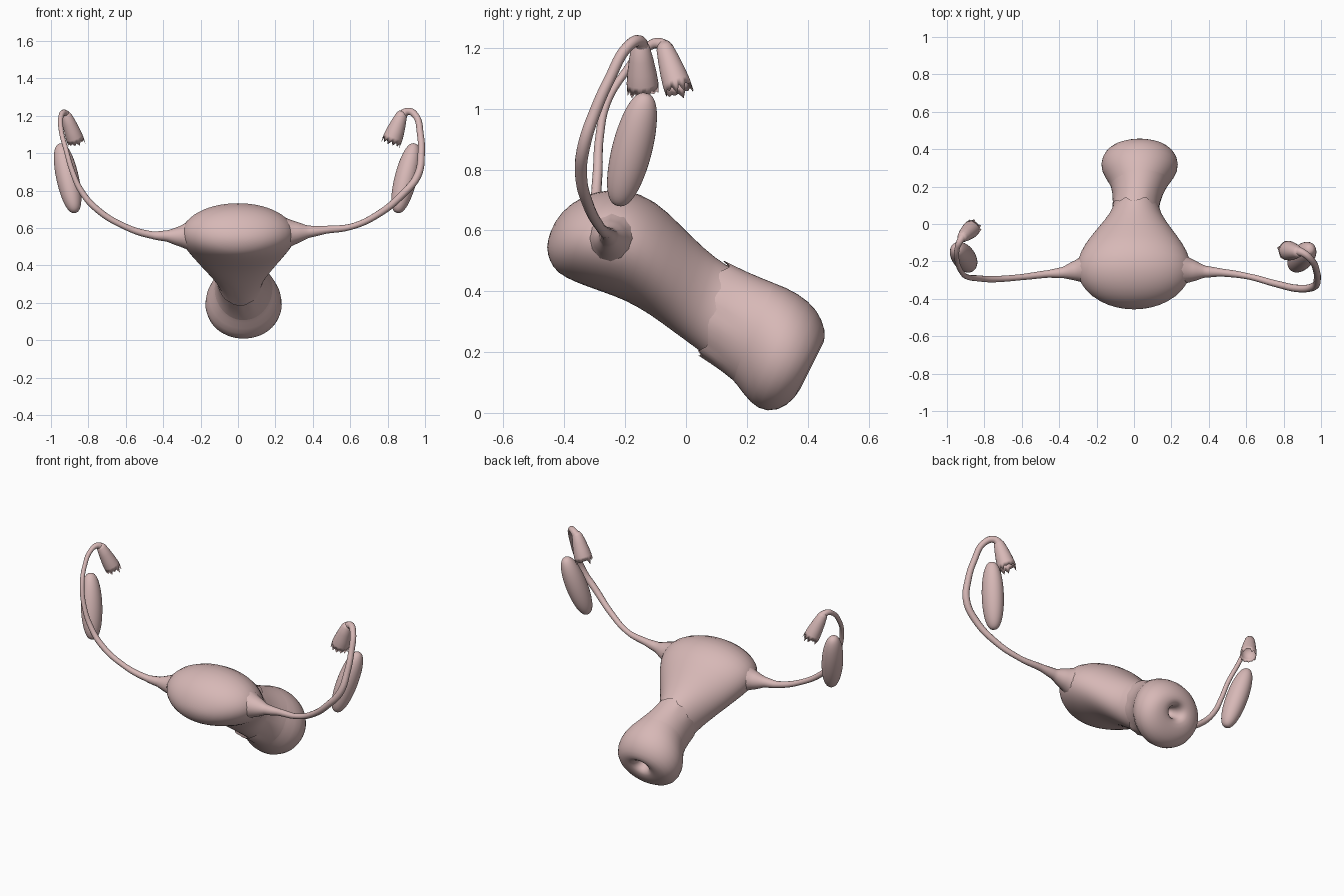
import bpy, bmesh, math, random
from mathutils import Vector

random.seed(4)
if "Cube" in bpy.data.objects:
    bpy.data.objects.remove(bpy.data.objects["Cube"])

pink = bpy.data.materials.new("tissue pink")
pink.use_nodes = True
pink.diffuse_color = (0.68, 0.48, 0.47, 1)
pink.node_tree.nodes["Principled BSDF"].inputs["Base Color"].default_value = pink.diffuse_color


def loft(name, rings, cap_start=True, cap_end=True, subdiv=1):
    """Skin a list of equal-length point rings into a smooth mesh."""
    bm = bmesh.new()
    rows = [[bm.verts.new(p) for p in ring] for ring in rings]
    n = len(rows[0])
    for a, b in zip(rows, rows[1:]):
        for i in range(n):
            j = (i + 1) % n
            bm.faces.new((a[i], a[j], b[j], b[i]))
    if cap_start:
        bm.faces.new(rows[0])
    if cap_end:
        bm.faces.new(rows[-1])
    bmesh.ops.recalc_face_normals(bm, faces=bm.faces)
    mesh = bpy.data.meshes.new(name)
    bm.to_mesh(mesh)
    bm.free()
    mesh.materials.append(pink)
    mesh.polygons.foreach_set("use_smooth", [True] * len(mesh.polygons))
    ob = bpy.data.objects.new(name, mesh)
    bpy.context.collection.objects.link(ob)
    if subdiv:
        mod = ob.modifiers.new("smooth", 'SUBSURF')
        mod.levels = mod.render_levels = subdiv
    return ob


def section(top, bottom, width, cx=0.0, scale=1.0, n=28, ragged=0.0):
    """Elliptical ring spanning a top and bottom (y, z) point."""
    t, b = Vector((cx, *top)), Vector((cx, *bottom))
    mid, up = (t + b) / 2, (t - b) / 2 * scale
    axis = up.normalized().cross(Vector((1, 0, 0)))
    ring = []
    for i in range(n):
        a = math.tau * i / n
        ring.append(mid + up * math.cos(a) + Vector((width * scale * math.sin(a), 0, 0))
                    + axis * random.uniform(-ragged, ragged))
    return ring


# Main body: rounded dome at the front, narrow waist, flared rear end with a dimple
profile = [
    ((-.457, .56), (-.457, .53), .04, 0),
    ((-.435, .63), (-.44, .475), .14, 0),
    ((-.38, .692), (-.395, .443), .23, 0),
    ((-.30, .73), (-.34, .42), .29, 0),
    ((-.20, .74), (-.27, .395), .315, 0),
    ((-.10, .70), (-.20, .37), .29, 0),
    ((-.02, .62), (-.12, .325), .235, 0),
    ((.06, .54), (-.04, .265), .165, .005),
    ((.13, .485), (.05, .20), .115, .01),
    ((.20, .455), (.12, .145), .125, .02),
    ((.29, .43), (.17, .09), .165, .03),
    ((.37, .395), (.21, .03), .21, .03),
    ((.435, .34), (.265, -.002), .205, .03),
    ((.46, .27), (.335, .02), .165, .03),
    ((.455, .23), (.38, .08), .10, .03),
    ((.435, .205), (.395, .125), .05, .03),
    ((.39, .21), (.36, .15), .035, .03),
    ((.33, .23), (.31, .19), .02, .03),
]
loft("body", [section(*p) for p in profile])

# Ragged cuff where the rear sleeve wraps the waist
waist, sleeve, flare = profile[8:11]
loft("sleeve_cuff", [section(*waist, scale=1.1, ragged=.025),
                     section(*sleeve, scale=1.05),
                     section(*flare, scale=.99)], False, False)


def tube(name, points):
    """Tapered tube through (x, y, z, radius) points."""
    cu = bpy.data.curves.new(name, 'CURVE')
    cu.dimensions = '3D'
    cu.bevel_depth = 1
    cu.bevel_resolution = 4
    cu.resolution_u = 8
    cu.use_fill_caps = True
    sp = cu.splines.new('BEZIER')
    sp.bezier_points.add(len(points) - 1)
    for bp, (x, y, z, r) in zip(sp.bezier_points, points):
        bp.co = (x, y, z)
        bp.radius = r
        bp.handle_left_type = bp.handle_right_type = 'AUTO'
    cu.materials.append(pink)
    ob = bpy.data.objects.new(name, cu)
    bpy.context.collection.objects.link(ob)
    bpy.ops.object.select_all(action='DESELECT')
    ob.select_set(True)
    bpy.context.view_layer.objects.active = ob
    bpy.ops.object.convert(target='MESH')
    bpy.ops.object.shade_smooth()


tube("left_tube", [
    (.22, -.24, .57, .10), (.31, -.25, .575, .06), (.38, -.255, .58, .032),
    (.47, -.26, .59, .021), (.61, -.28, .608, .016), (.76, -.32, .68, .018),
    (.88, -.345, .78, .02), (.96, -.335, .88, .021), (.98, -.295, 1.0, .019),
    (.975, -.25, 1.1, .018), (.95, -.195, 1.2, .018), (.905, -.155, 1.222, .02),
    (.865, -.145, 1.19, .028)])
tube("right_tube", [
    (-.22, -.24, .56, .10), (-.31, -.25, .555, .055), (-.38, -.26, .557, .03),
    (-.46, -.267, .562, .02), (-.61, -.285, .61, .016), (-.76, -.295, .705, .017),
    (-.84, -.29, .80, .016), (-.885, -.285, .90, .014), (-.92, -.26, 1.02, .013),
    (-.945, -.20, 1.12, .013), (-.945, -.13, 1.20, .014), (-.93, -.09, 1.215, .018),
    (-.91, -.06, 1.19, .026)])


def funnel(name, start, end, r0, r1):
    """Flared tube mouth with a hollow inside and a fringed rim."""
    start, end = Vector(start), Vector(end)
    d = (end - start).normalized()
    u = d.cross(Vector((0, 1, 0))).normalized()
    v = d.cross(u)
    n = 24
    fringe = [random.uniform(0, .035) * (i % 2) for i in range(n)]
    rings = []
    # fraction along axis, radius blend, fringe weight
    for t, k, f in ((-.12, -.5, 0), (0, 0, 0), (.3, .45, 0), (.6, .8, 0), (.85, 1, 0),
                    (1, 1, 1), (.85, .8, 0), (.5, .4, 0)):
        c, r = start.lerp(end, t), r0 + (r1 - r0) * k
        rings.append([c + (u * math.cos(math.tau * i / n) + v * math.sin(math.tau * i / n)) * r
                      + d * fringe[i] * f for i in range(n)])
    loft(name, rings, subdiv=0)


funnel("left_fringe", (.875, -.15, 1.205), (.822, -.142, 1.065), .03, .052)
funnel("right_fringe", (-.917, -.07, 1.20), (-.868, -.025, 1.065), .028, .046)


def ovary(name, low, high):
    """Elongated bean between two end points."""
    low, high = Vector(low), Vector(high)
    axis = high - low
    u = axis.cross(Vector((0, 1, 0))).normalized()
    v = axis.normalized().cross(u)
    n, steps = 16, 14
    rings = []
    for s in range(steps + 1):
        a = math.pi * (.04 + .92 * s / steps)
        t = (1 - math.cos(a)) / 2
        r = math.sin(a) ** .8
        c = low + axis * t
        rings.append([c + u * math.cos(math.tau * i / n) * r * .062
                      + v * math.sin(math.tau * i / n) * r * .068 for i in range(n)])
    loft(name, rings)


ovary("left_ovary", (.85, -.225, .68), (.945, -.13, 1.052))
ovary("right_ovary", (-.87, -.225, .68), (-.952, -.13, 1.052))
